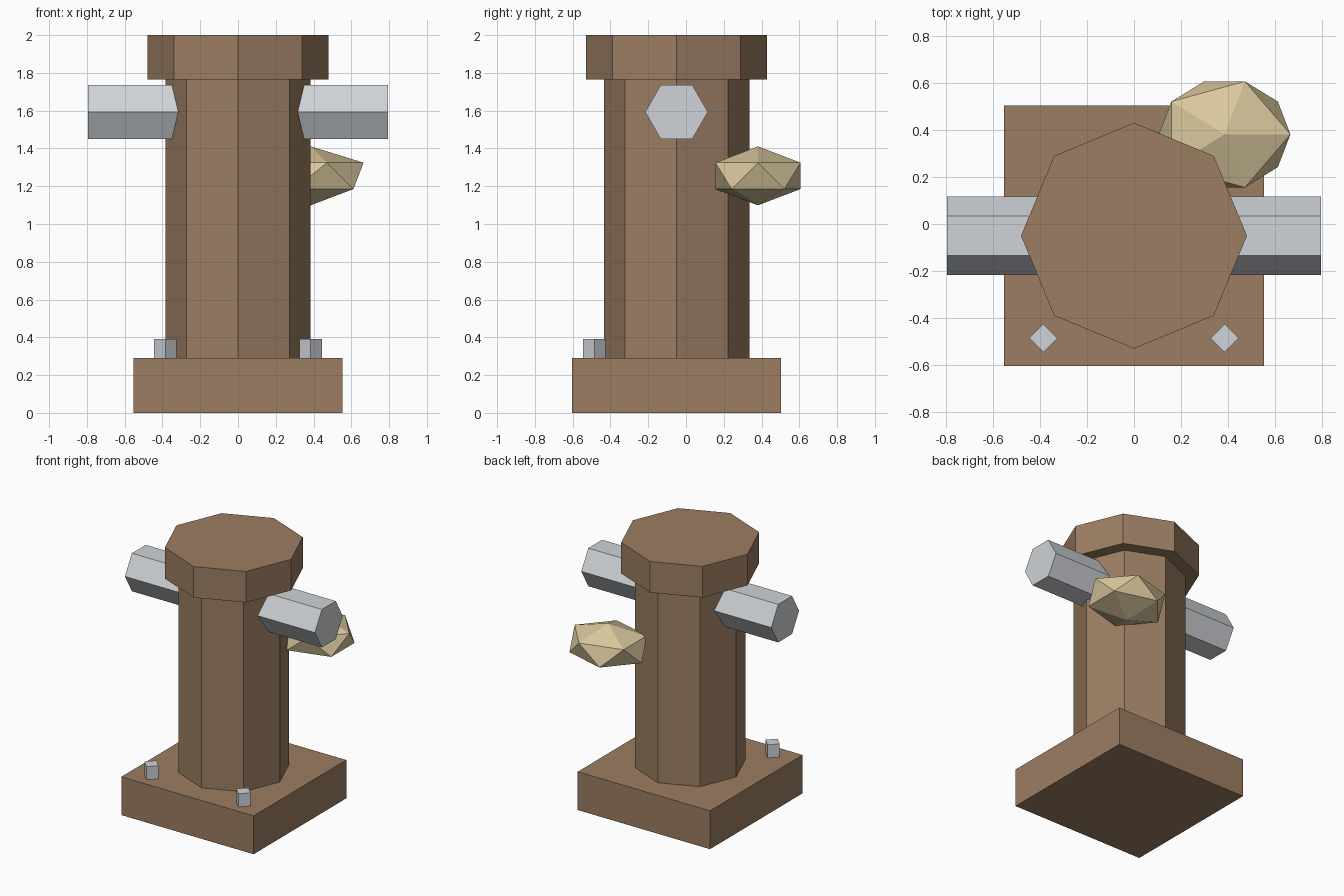
import bpy
from math import pi

cube = bpy.data.objects.get("Cube")
if cube:
    bpy.data.objects.remove(cube, do_unlink=True)


def material(name, rgb):
    mat = bpy.data.materials.new(name)
    mat.use_nodes = True
    mat.diffuse_color = (*rgb, 1)
    bsdf = next(n for n in mat.node_tree.nodes if n.type == "BSDF_PRINCIPLED")
    bsdf.inputs["Base Color"].default_value = (*rgb, 1)
    return mat


brown = material("warm brown", (0.33, 0.205, 0.122))
grey = material("pale grey", (0.62, 0.65, 0.68))
sand = material("pale sand", (0.70, 0.58, 0.34))

AXIS_Y = -0.05


def finish(name, mat):
    obj = bpy.context.object
    obj.name = obj.data.name = name
    obj.data.materials.append(mat)
    return obj


def prism(name, mat, sides, radius, x, y, bottom, top):
    """Upright flat-sided cylinder between two heights."""
    bpy.ops.mesh.primitive_cylinder_add(
        vertices=sides, radius=radius, depth=top - bottom,
        location=(x, y, (bottom + top) / 2))
    return finish(name, mat)


# Square base slab
bpy.ops.mesh.primitive_cube_add(size=1, location=(0, AXIS_Y, 0.145))
bpy.context.object.scale = (1.107, 1.107, 0.29)
finish("base", brown)

# Octagonal column and cap
prism("column", brown, 8, 0.385, 0, AXIS_Y, 0.28, 1.78)
prism("cap", brown, 8, 0.48, 0, AXIS_Y, 1.765, 2.0)

# Hexagonal outlets on both sides, running into the column
for side, label in ((-1, "right"), (1, "left")):
    bpy.ops.mesh.primitive_cylinder_add(
        vertices=6, radius=0.166, depth=0.595,
        location=(side * 0.4975, AXIS_Y, 1.593), rotation=(0, pi / 2, 0))
    finish(label + "_outlet", grey)

    # Four-sided bolt at the front corner of the base
    prism(label + "_bolt", grey, 4, 0.06, side * 0.385, -0.485, 0.28, 0.39)

# Faceted nugget resting against the back of the column
bpy.ops.mesh.primitive_ico_sphere_add(
    subdivisions=1, radius=1, location=(0.385, 0.381, 1.255))
bpy.context.object.scale = (0.313, 0.265, 0.156)
finish("nugget", sand)
